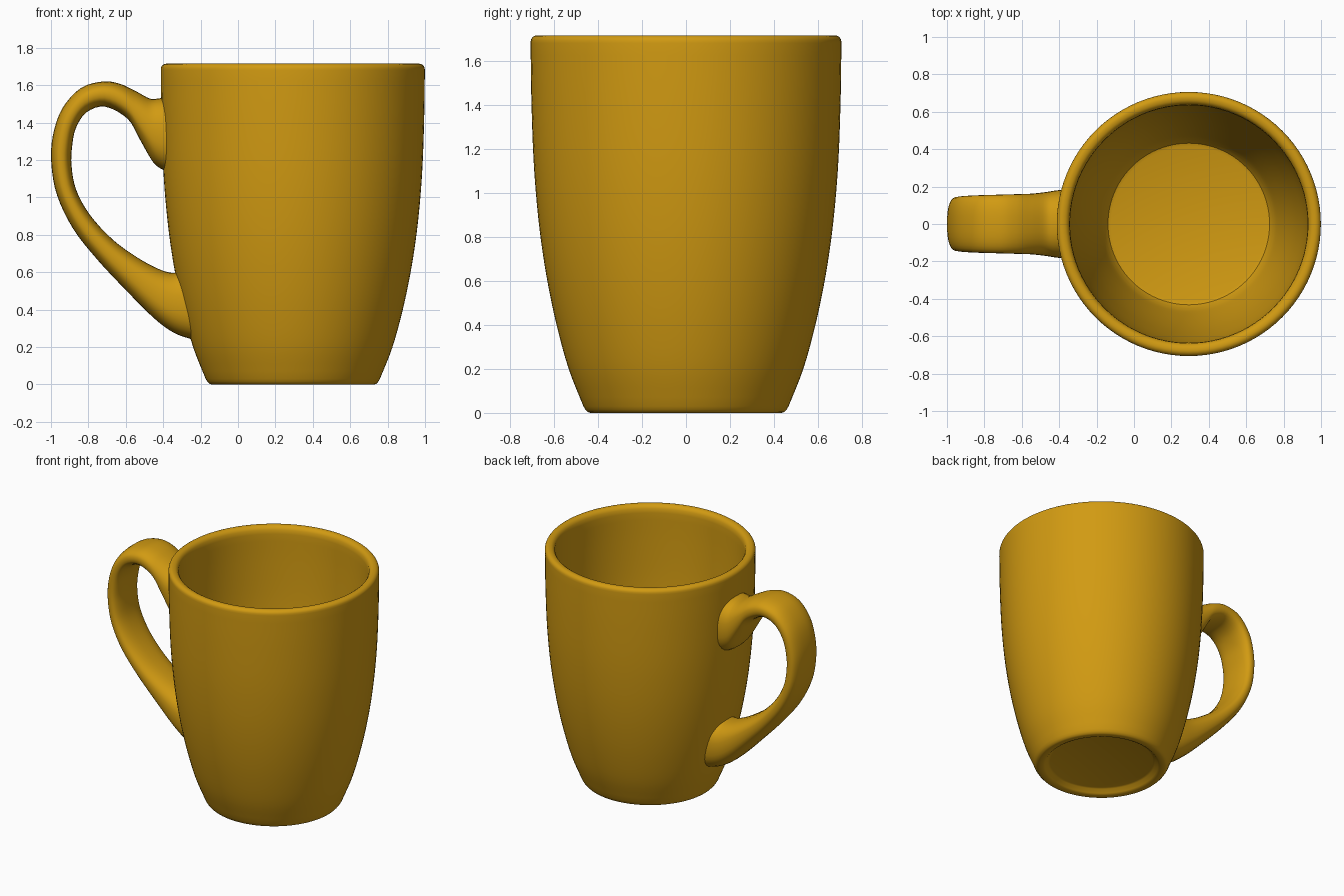
import bpy, bmesh
from math import sin, cos, pi, tau, copysign
from mathutils import Vector

if "Cube" in bpy.data.objects:
    bpy.data.objects.remove(bpy.data.objects["Cube"], do_unlink=True)

CUP_X = 0.293
glaze = bpy.data.materials.new("mustard glaze")
glaze.use_nodes = True
colour = (0.64, 0.325, 0.006, 1)
glaze.diffuse_color = colour
glaze.node_tree.nodes["Principled BSDF"].inputs["Base Color"].default_value = colour


def smooth_path(points, steps):
    """Catmull-Rom curve through points of any dimension."""
    pts = [Vector(p) for p in points]
    pts = [2 * pts[0] - pts[1]] + pts + [2 * pts[-1] - pts[-2]]
    out = []
    for a, b, c, d in zip(pts, pts[1:], pts[2:], pts[3:]):
        for i in range(steps):
            t = i / steps
            out.append(0.5 * (2 * b + (c - a) * t + (2 * a - 5 * b + 4 * c - d) * t ** 2
                              + (3 * b - a - 3 * c + d) * t ** 3))
    return out + [pts[-2]]


def finish(bm, name):
    bmesh.ops.recalc_face_normals(bm, faces=bm.faces)
    mesh = bpy.data.meshes.new(name)
    bm.to_mesh(mesh)
    bm.free()
    mesh.materials.append(glaze)
    obj = bpy.data.objects.new(name, mesh)
    bpy.context.collection.objects.link(obj)
    bpy.ops.object.select_all(action="DESELECT")
    obj.select_set(True)
    bpy.context.view_layer.objects.active = obj
    bpy.ops.object.shade_smooth_by_angle()
    return obj


# Cup: recessed foot, outer wall, rounded rim, inner wall and floor, as (radius, height)
foot = [(0, 0.035), (0.355, 0.035), (0.37, 0.03), (0.39, 0.008), (0.405, 0),
        (0.435, 0), (0.447, 0.004), (0.457, 0.015)]
outer = smooth_path([(0.466, 0.03), (0.533, 0.2), (0.588, 0.4), (0.63, 0.6), (0.661, 0.8),
                     (0.682, 1.0), (0.695, 1.2), (0.703, 1.45), (0.706, 1.68)], 4)
rim = [(0.676 + 0.03 * cos(a), 1.685 + 0.03 * sin(a)) for a in (pi * i / 12 for i in range(1, 7))]
rim += [(0.66, 1.713), (0.648, 1.705), (0.638, 1.69)]
inner = smooth_path([(0.635, 1.66), (0.634, 1.45), (0.627, 1.2), (0.613, 1.0), (0.59, 0.8),
                     (0.56, 0.6), (0.52, 0.4), (0.47, 0.2), (0.445, 0.135)], 4)
floor = [(0.432, 0.116), (0.415, 0.11), (0, 0.11)]

bm = bmesh.new()
verts = [bm.verts.new((r, 0, z)) for r, z in foot + [tuple(p) for p in outer] + rim
         + [tuple(p) for p in inner] + floor]
edges = [bm.edges.new(pair) for pair in zip(verts, verts[1:])]
bmesh.ops.spin(bm, geom=verts + edges, cent=(0, 0, 0), axis=(0, 0, 1),
               angle=tau, steps=96, use_merge=True)
bmesh.ops.remove_doubles(bm, verts=bm.verts, dist=0.0005)
cup = finish(bm, "cup")
cup.location.x = CUP_X

# Handle: rings spanning an outer and an inner edge, as (x, z, x, z, half width)
stations = [
    (-0.375, 1.535, -0.375, 1.14, 0.182), (-0.42, 1.53, -0.405, 1.15, 0.18),
    (-0.47, 1.528, -0.455, 1.19, 0.172), (-0.55, 1.57, -0.525, 1.31, 0.163),
    (-0.63, 1.607, -0.59, 1.42, 0.16), (-0.72, 1.62, -0.71, 1.485, 0.157),
    (-0.84, 1.585, -0.81, 1.455, 0.154), (-0.94, 1.475, -0.867, 1.37, 0.15),
    (-0.99, 1.33, -0.887, 1.27, 0.146), (-0.998, 1.18, -0.89, 1.17, 0.144),
    (-0.967, 1.01, -0.865, 1.04, 0.144), (-0.88, 0.83, -0.79, 0.905, 0.144),
    (-0.75, 0.665, -0.67, 0.775, 0.144), (-0.6, 0.505, -0.54, 0.68, 0.146),
    (-0.45, 0.355, -0.43, 0.62, 0.152), (-0.34, 0.275, -0.355, 0.597, 0.158),
    (-0.225, 0.235, -0.3, 0.605, 0.162)]
SIDES = 32


def bulge(v):
    return copysign(abs(v) ** 0.8, v)


bm = bmesh.new()
rings = []
for ox, oz, ix, iz, w in smooth_path(stations, 4):
    out_edge, in_edge = Vector((ox, 0, oz)), Vector((ix, 0, iz))
    mid, half = (out_edge + in_edge) / 2, (out_edge - in_edge) / 2
    rings.append([bm.verts.new(mid + half * bulge(cos(tau * i / SIDES))
                               + Vector((0, w * bulge(sin(tau * i / SIDES)), 0)))
                  for i in range(SIDES)])
for a, b in zip(rings, rings[1:]):
    for i in range(SIDES):
        j = (i + 1) % SIDES
        bm.faces.new((a[i], a[j], b[j], b[i]))
bm.faces.new(rings[0])
bm.faces.new(rings[-1])
finish(bm, "handle")
